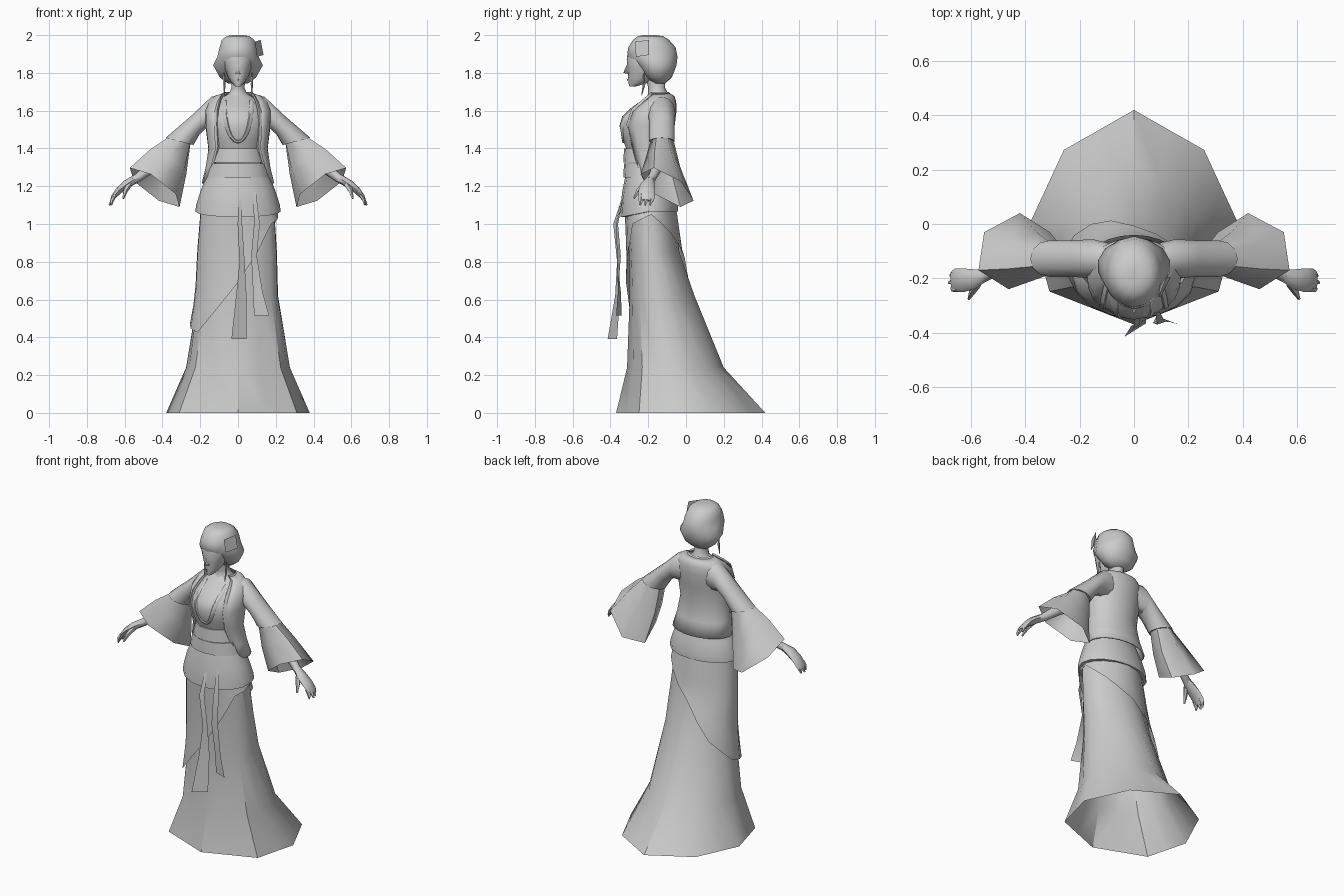
import bpy, math
from mathutils import Vector

cube = bpy.data.objects.get("Cube")
if cube:
    bpy.data.objects.remove(cube, do_unlink=True)

GREY = (0.6, 0.6, 0.6, 1)
mat = bpy.data.materials.new("plain_grey")
mat.use_nodes = True
mat.diffuse_color = GREY
mat.node_tree.nodes["Principled BSDF"].inputs["Base Color"].default_value = GREY


def build(name, verts, faces, angle=45):
    mesh = bpy.data.meshes.new(name)
    mesh.from_pydata([tuple(v) for v in verts], [], faces)
    mesh.materials.append(mat)
    obj = bpy.data.objects.new(name, mesh)
    bpy.context.collection.objects.link(obj)
    bpy.ops.object.select_all(action="DESELECT")
    obj.select_set(True)
    bpy.context.view_layer.objects.active = obj
    bpy.ops.object.mode_set(mode="EDIT")
    bpy.ops.mesh.select_all(action="SELECT")
    bpy.ops.mesh.normals_make_consistent(inside=False)
    bpy.ops.object.mode_set(mode="OBJECT")
    bpy.ops.object.shade_smooth_by_angle(angle=math.radians(angle))
    return obj


def loft(name, rings, closed=True, caps=False, angle=45):
    n = len(rings[0])
    verts = [p for r in rings for p in r]
    faces = []
    for k in range(len(rings) - 1):
        for i in range(n if closed else n - 1):
            j = (i + 1) % n
            faces.append((k * n + i, k * n + j, (k + 1) * n + j, (k + 1) * n + i))
    if caps:
        faces += [tuple(range(n)), tuple(range((len(rings) - 1) * n, len(rings) * n))]
    return build(name, verts, faces, angle)


def oval(z, hw, front, back, n=16, gap=0, sag=0):
    """Horizontal ring; a gap in degrees leaves it open at the front."""
    pts, cy, ry = [], (front + back) / 2, (back - front) / 2
    g = math.radians(gap)
    for i in range(n):
        a = g + (2 * math.pi - 2 * g) * i / (n - 1 if gap else n)
        pts.append((hw * math.sin(a), cy - ry * math.cos(a), z - sag * max(math.cos(a), 0)))
    return pts


def sample(rows, z):
    """Blend the values of a profile at height z."""
    for a, b in zip(rows, rows[1:]):
        if z <= b[0]:
            break
    t = (z - a[0]) / (b[0] - a[0])
    return [p + (q - p) * t for p, q in zip(a[1:], b[1:])]


def tube(name, path, n=6):
    """Path entries are x, y, z, radius, flatness."""
    rings = []
    for k, (x, y, z, r, flat) in enumerate(path):
        a, b = path[max(k - 1, 0)], path[min(k + 1, len(path) - 1)]
        d = (Vector(b[:3]) - Vector(a[:3])).normalized()
        u = d.cross(Vector((0, 1, 0))).normalized()
        v = d.cross(u)
        rings.append([Vector((x, y, z)) + u * r * flat * math.cos(t) + v * r * math.sin(t)
                      for t in (2 * math.pi * i / n for i in range(n))])
    return loft(name, rings, caps=True)


# Skirt with a trailing eight-sided hem that rounds off towards the waist
CORNERS = [(0, 1), (.68, .64), (1, 0), (.82, -.68), (0, -1), (-.82, -.68), (-1, 0), (-.68, .64)]
SKIRT = [(0, .38, -.37, .01, .42), (.24, .275, -.312, -.06, .2), (.62, .212, -.298, -.13, .045),
         (.85, .206, -.302, -.16, -.035), (1.1, .19, -.32, -.19, -.06)]


def skirt_point(i, z, off=0):
    hw, front, mid, back = sample(SKIRT, z)
    c, d = CORNERS[i // 2 % 8], CORNERS[(i + 1) // 2 % 8]
    u, v = (c[0] + d[0]) / 2, (c[1] + d[1]) / 2
    if i % 2:
        bulge = 1 + .085 * min(z / .6, 1)
        u, v = u * bulge, v * bulge
    y = mid + v * ((back - mid) if v > 0 else (mid - front))
    return (u * (hw + off), y + off * v, z)


loft("skirt", [[skirt_point(i, s[0]) for i in range(16)] for s in SKIRT], angle=35)

# Wrapped overskirt with a slanting lower edge
EDGE = [.82, .95, 1.05, 1.0, .69, .425, .47, .6]
rings = []
for k in range(7):
    ring = []
    for i in range(16):
        low = (EDGE[i // 2] + EDGE[(i + 1) // 2 % 8]) / 2
        ring.append(skirt_point(i, 1.09 + (low - 1.09) * k / 6, .006 + .002 * k))
    rings.append(ring)
loft("overskirt", rings, angle=35)

# Peplum, sash and bodice
loft("peplum", [oval(1.066, .2, -.32, -.06, sag=.03), oval(1.066, .226, -.348, -.043, sag=.03),
                oval(1.1, .222, -.347, -.043, sag=.02), oval(1.17, .2, -.338, -.06),
                oval(1.26, .165, -.32, -.09)])
for i, (z, w0, w1) in enumerate([(1.245, .168, .15), (1.325, .146, .128)]):
    loft(f"sash_band_{i + 1}", [oval(z, w0 - .012, -.315, -.1), oval(z, w0, -.332, -.09),
                                oval(z + .076, w1, -.328, -.09), oval(z + .076, w1 - .012, -.31, -.1)])
BODICE = [(1.38, .122, -.31, -.1), (1.45, .14, -.335, -.09), (1.52, .15, -.352, -.08), (1.57, .148, -.338, -.07),
          (1.62, .13, -.285, -.07), (1.66, .1, -.225, -.08), (1.69, .05, -.195, -.1)]
loft("bodice", [oval(*row) for row in BODICE])


# Neckline trim resting on the bodice
def on_bodice(x, z, off):
    hw, front, back = sample(BODICE, z)
    return (x, (front + back) / 2 - (back - front) / 2 * math.sqrt(max(1 - (x / hw) ** 2, 0)) - off, z)


arc = [(.075 * math.cos(t), 1.65 - .215 * math.sin(t)) for t in (math.pi * i / 14 for i in range(15))]
loft("neckline_trim", [[on_bodice(x * s, z + dz, off) for x, z in arc]
                       for s, dz, off in ((1.15, -.008, 0), (1.08, -.005, .007), (.9, .005, .007), (.83, .008, 0))],
     closed=False)

# Open short jacket and its collar
JACKET = [(1.215, .192, -.295, -.04, 62), (1.3, .172, -.3, -.065, 54), (1.4, .158, -.315, -.08, 46),
          (1.52, .173, -.348, -.06, 44), (1.6, .175, -.315, -.05, 42), (1.65, .155, -.25, -.052, 42),
          (1.678, .125, -.212, -.062, 46), (1.692, .08, -.2, -.085, 52)]
shell = [oval(z, w, f, b, 17, g) for z, w, f, b, g in JACKET]
jacket = loft("jacket", shell, closed=False)
mod = jacket.modifiers.new("cloth_thickness", "SOLIDIFY")
mod.thickness = .008
rim = [r[0] for r in shell[1:]] + shell[-1][1:] + [r[-1] for r in shell[-2:0:-1]]
loft("collar", [[(x * .88, y, z) for x, y, z in rim],
                [(x * .94, y - .008, z + .008) for x, y, z in rim],
                [(x * 1.06, y, z - .004) for x, y, z in rim]], closed=False)


def section(lo, hi, y0, y1, side, n=12, turn=0.0, tilt=0.0):
    """Sleeve ring between a lower and an upper (x, z) point, its front raised by tilt."""
    cx, cz, cy = (lo[0] + hi[0]) / 2, (lo[1] + hi[1]) / 2, (y0 + y1) / 2
    k = 1 / math.cos(turn)
    pts = []
    for i in range(n):
        a = turn + 2 * math.pi * i / n
        c, s = math.cos(a) * k, math.sin(a)
        pts.append((side * (cx + (hi[0] - lo[0]) / 2 * c - tilt * .3 * s), cy + (y1 - y0) / 2 * s,
                    cz + (hi[1] - lo[1]) / 2 * c - tilt * s))
    return pts


# Arms, sleeves, hands and earrings
for side, word in ((1, "left"), (-1, "right")):
    loft(word + "_upper_sleeve", [
        section((.07, 1.5), (.07, 1.68), -.185, -.075, side),
        section((.165, 1.51), (.14, 1.674), -.2, -.056, side),
        section((.203, 1.475), (.243, 1.577), -.195, -.06, side),
        section((.236, 1.418), (.382, 1.457), -.195, -.06, side),
        section((.25, 1.423), (.37, 1.454), -.185, -.07, side)])
    hexa = math.pi / 6
    loft(word + "_bell_sleeve", [
        section((.25, 1.44), (.365, 1.462), -.185, -.068, side, 6, hexa),
        section((.278, 1.28), (.458, 1.382), -.21, -.03, side, 6, hexa, .03),
        section((.32, 1.125), (.562, 1.262), -.24, .04, side, 6, hexa, .07)], angle=62)
    tube(word + "_forearm", [(side * .32, -.125, 1.4, .04, 1), (side * .44, -.145, 1.315, .032, 1),
                             (side * .53, -.18, 1.245, .023, 1), (side * .56, -.195, 1.228, .023, 1)], 8)
    tube(word + "_hand", [(side * .55, -.19, 1.235, .022, 1), (side * .59, -.203, 1.21, .037, .62),
                          (side * .63, -.207, 1.178, .044, .42), (side * .658, -.207, 1.145, .043, .3),
                          (side * .668, -.21, 1.125, .038, .25)], 8)
    for i, (y, tip) in enumerate([(-.237, .67), (-.21, .682), (-.184, .676)]):
        tube(f"{word}_finger_{i + 1}", [(side * .65, y, 1.155, .014, .8), (side * .667, y - .002, 1.125, .0125, .8),
                                        (side * tip, y - .006, 1.1, .005, .8)], 5)
    tube(word + "_thumb", [(side * .575, -.22, 1.21, .016, 1), (side * .595, -.25, 1.178, .013, 1),
                           (side * .608, -.276, 1.135, .005, 1)], 5)
    tube(word + "_earring", [(side * .075, -.222, 1.8, .004, 1), (side * .073, -.222, 1.74, .007, 1),
                             (side * .072, -.235, 1.68, .002, 1)], 5)

# Neck, face and hair
loft("neck", [oval(1.66, .08, -.215, -.085, 10), oval(1.69, .05, -.2, -.095, 10),
              oval(1.72, .037, -.2, -.11, 10), oval(1.8, .04, -.22, -.11, 10)])
loft("face", [oval(1.728, .014, -.3, -.265, 12), oval(1.745, .032, -.304, -.21, 12),
              oval(1.775, .052, -.306, -.16, 12), oval(1.82, .068, -.308, -.15, 12),
              oval(1.87, .078, -.314, -.15, 12), oval(1.93, .07, -.298, -.15, 12)], caps=True)
build("nose", [(0, -.308, 1.855), (0, -.332, 1.8), (.014, -.3, 1.793), (-.014, -.3, 1.793)],
      [(0, 1, 2), (0, 3, 1), (1, 3, 2)], angle=180)
build("mouth", [(0, -.314, 1.77), (.015, -.303, 1.765), (-.015, -.303, 1.765), (0, -.312, 1.756)],
      [(0, 1, 3), (0, 3, 2)])
loft("hair", [oval(1.745, .055, -.17, -.11, 14), oval(1.775, .098, -.215, -.075, 14),
              oval(1.84, .135, -.262, -.05, 14), oval(1.885, .112, -.312, -.045, 14),
              oval(1.935, .1, -.306, -.055, 14), oval(1.975, .088, -.28, -.09, 14),
              oval(1.994, .062, -.255, -.12, 14), oval(2.0, .03, -.22, -.16, 14)], caps=True, angle=60)

# Hair ornament
build("hair_ornament", [(.09, -.27, 1.965), (.1, -.265, 1.885), (.135, -.195, 1.895), (.12, -.195, 1.975),
                        (.094, -.225, 1.93)],
      [(0, 1, 2, 3), (0, 1, 4), (1, 2, 4), (2, 3, 4), (3, 0, 4)])

# Hanging sash ribbons, each row left x, left y, right x, right y, z
RIBBONS = [[(.005, -.335, .022, -.335, 1.15), (-.002, -.385, .022, -.37, 1.0), (.008, -.365, .035, -.355, .8),
            (-.01, -.375, .045, -.35, .62), (-.035, -.415, .045, -.365, .39)],
           [(.08, -.325, .095, -.325, 1.17), (.085, -.37, .115, -.36, 1.0), (.07, -.365, .1, -.345, .83),
            (.08, -.345, .13, -.36, .64), (.085, -.34, .165, -.37, .515)]]
for i, rows in enumerate(RIBBONS):
    loft(f"ribbon_{i + 1}", [[(a, b, z), (c, d, z)] for a, b, c, d, z in rows], closed=False)
